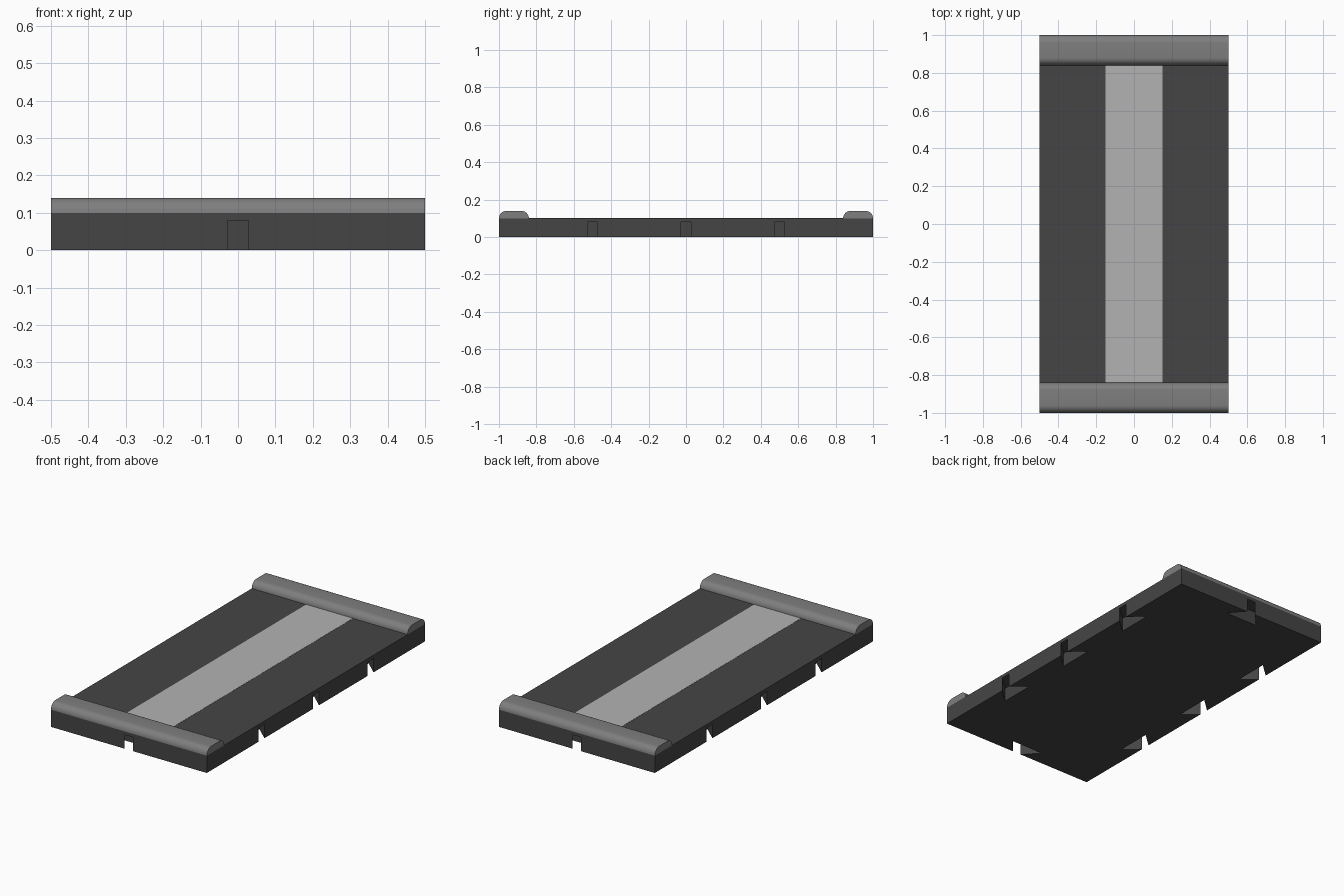
import bpy, bmesh, math
from mathutils import Matrix

if "Cube" in bpy.data.objects:
    bpy.data.objects.remove(bpy.data.objects["Cube"])

HX, HY, TOP = 0.5, 1.0, 0.1


def material(name, v):
    m = bpy.data.materials.new(name)
    m.diffuse_color = (v, v, v, 1)
    m.use_nodes = True
    m.node_tree.nodes["Principled BSDF"].inputs["Base Color"].default_value = m.diffuse_color
    return m


def new_object(name, bm, mat=None):
    bmesh.ops.recalc_face_normals(bm, faces=bm.faces)
    me = bpy.data.meshes.new(name)
    bm.to_mesh(me)
    bm.free()
    ob = bpy.data.objects.new(name, me)
    bpy.context.collection.objects.link(ob)
    if mat:
        me.materials.append(mat)
    return ob


def box(name, size, center, mat):
    bm = bmesh.new()
    bmesh.ops.create_cube(bm, size=1)
    bmesh.ops.scale(bm, vec=size, verts=bm.verts)
    bmesh.ops.translate(bm, vec=center, verts=bm.verts)
    return new_object(name, bm, mat)


def add_prism(bm, points, vec):
    """Extrude a flat outline along vec; returns its vertices."""
    verts = [bm.verts.new(p) for p in points]
    face = bm.faces.new(verts)
    geom = bmesh.ops.extrude_face_region(bm, geom=[face], use_keep_orig=True)["geom"]
    moved = [g for g in geom if isinstance(g, bmesh.types.BMVert)]
    bmesh.ops.translate(bm, vec=vec, verts=moved)
    return verts + moved


dark = material("dark_grey", 0.06)
mid = material("mid_grey", 0.21)
light = material("light_grey", 0.45)

# Base slab
slab = box("base_slab", (2 * HX, 2 * HY, TOP), (0, 0, TOP / 2), dark)

# Dovetail connector sockets cut into the underside along every edge
NECK, WIDE, DEPTH, HEIGHT = 0.0275, 0.105, 0.085, 0.08
outline = [(-NECK, 0.03), (-NECK, 0), (-WIDE, -DEPTH),
           (WIDE, -DEPTH), (NECK, 0), (NECK, 0.03)]
sockets = [(0, HY, 0), (0, -HY, math.pi)]
for y in (-0.5, 0, 0.5):
    sockets += [(HX, y, -math.pi / 2), (-HX, y, math.pi / 2)]
bm = bmesh.new()
for x, y, angle in sockets:
    verts = add_prism(bm, [(px, py, -0.05) for px, py in outline], (0, 0, HEIGHT + 0.05))
    place = Matrix.Translation((x, y, 0)) @ Matrix.Rotation(angle, 4, 'Z')
    bmesh.ops.transform(bm, matrix=place, verts=verts)
cutter = new_object("socket_cutter", bm)
cutter.hide_render = True

cut = slab.modifiers.new("sockets", 'BOOLEAN')
cut.operation = 'DIFFERENCE'
cut.solver = 'EXACT'
cut.object = cutter
bpy.context.view_layer.objects.active = slab
bpy.ops.object.modifier_apply(modifier=cut.name)
bpy.data.objects.remove(cutter)

# Light centre strip, practically flush with the slab
WIDTH, R, STEPS = 0.16, 0.04, 8
box("centre_strip", (0.3, 2 * (HY - WIDTH), 0.002), (0, 0, TOP), light)

# Rounded end rails
arc = [(R * math.cos(a), R * math.sin(a))
       for a in (math.pi / 2 * i / STEPS for i in range(STEPS + 1))]
half = WIDTH / 2 - R
profile = [(half + c, s) for c, s in arc] + [(-half - c, s) for c, s in reversed(arc)]
for name, side in (("front_rail", -1), ("back_rail", 1)):
    bm = bmesh.new()
    yc = side * (HY - WIDTH / 2)
    add_prism(bm, [(-HX, yc + y, TOP + z) for y, z in profile], (2 * HX, 0, 0))
    rail = new_object(name, bm, mid)
    bpy.ops.object.select_all(action='DESELECT')
    rail.select_set(True)
    bpy.context.view_layer.objects.active = rail
    bpy.ops.object.shade_smooth_by_angle(angle=math.radians(30))
